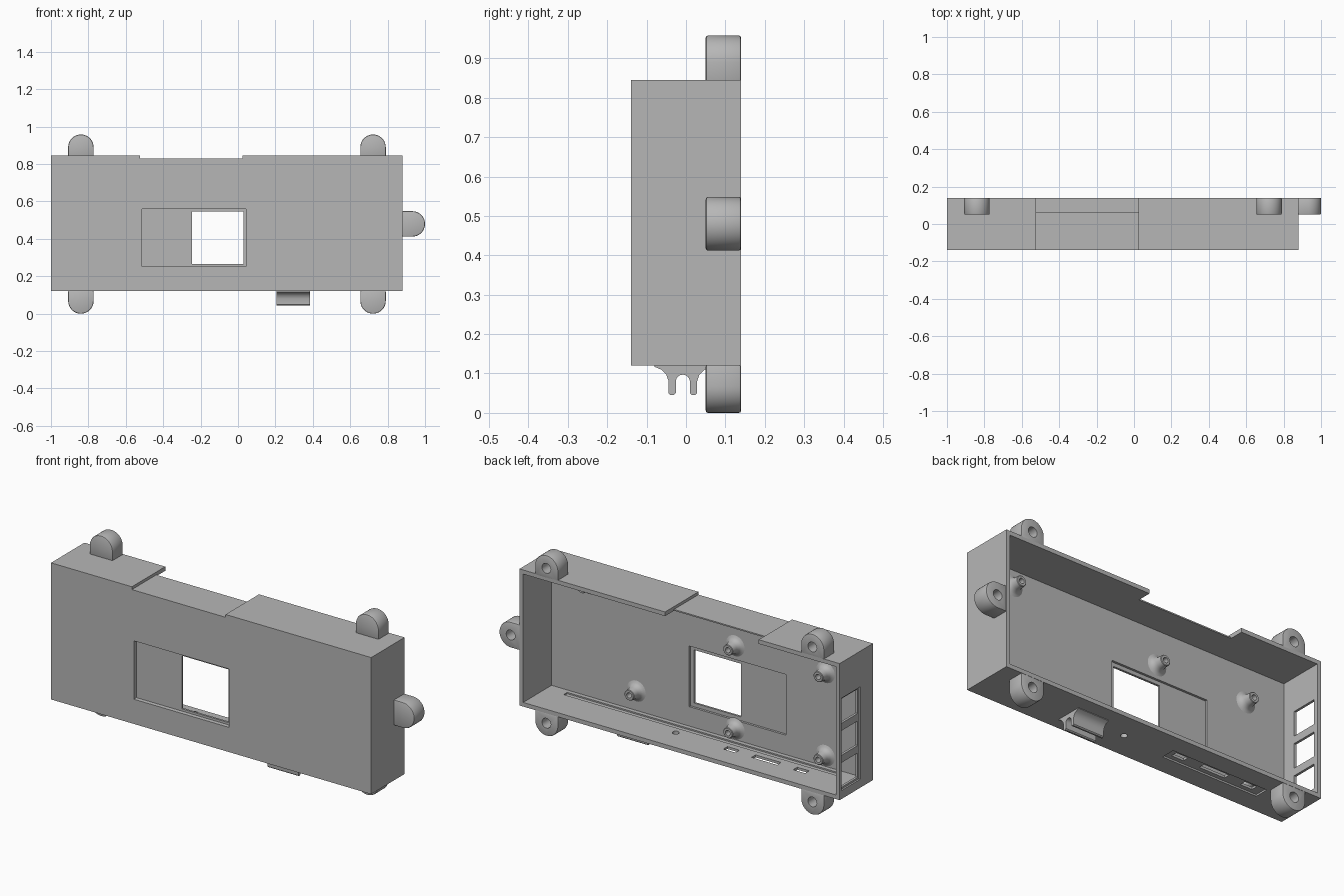
import bpy, bmesh, math
from mathutils import Matrix

if "Cube" in bpy.data.objects:
    bpy.data.objects.remove(bpy.data.objects["Cube"], do_unlink=True)

GREY = (0.47, 0.47, 0.47, 1)
grey = bpy.data.materials.new("grey_plastic")
grey.use_nodes = True
grey.diffuse_color = GREY
grey.node_tree.nodes["Principled BSDF"].inputs["Base Color"].default_value = GREY


def finish(name, bm):
    bmesh.ops.recalc_face_normals(bm, faces=bm.faces)
    mesh = bpy.data.meshes.new(name)
    bm.to_mesh(mesh)
    bm.free()
    mesh.materials.append(grey)
    obj = bpy.data.objects.new(name, mesh)
    bpy.context.collection.objects.link(obj)
    return obj


def box(name, x, y, z):
    bm = bmesh.new()
    bmesh.ops.create_cube(bm, size=1)
    for v in bm.verts:
        for i, (lo, hi) in enumerate((x, y, z)):
            v.co[i] = hi if v.co[i] > 0 else lo
    return finish(name, bm)


def prism(name, points, axis, lo, hi):
    """Extrude a 2D outline along x or y."""
    bm = bmesh.new()
    place = (lambda a, b: (lo, a, b)) if axis == "x" else (lambda a, b: (a, lo, b))
    face = bm.faces.new([bm.verts.new(place(a, b)) for a, b in points])
    out = bmesh.ops.extrude_face_region(bm, geom=[face])
    step = (hi - lo, 0, 0) if axis == "x" else (0, hi - lo, 0)
    bmesh.ops.translate(bm, vec=step, verts=[e for e in out["geom"] if isinstance(e, bmesh.types.BMVert)])
    return finish(name, bm)


def disc(cx, cz, r, n=24):
    return [(cx + r * math.cos(math.tau * i / n), cz + r * math.sin(math.tau * i / n)) for i in range(n)]


def activate(obj):
    bpy.ops.object.select_all(action="DESELECT")
    bpy.context.view_layer.objects.active = obj
    obj.select_set(True)


def cut(obj, cutter):
    cutter.hide_render = True
    mod = obj.modifiers.new("cut", "BOOLEAN")
    mod.operation, mod.solver, mod.object = "DIFFERENCE", "EXACT", cutter
    activate(obj)
    bpy.ops.object.modifier_apply(modifier=mod.name)
    bpy.data.objects.remove(cutter, do_unlink=True)


def smooth(obj):
    activate(obj)
    bpy.ops.object.shade_smooth_by_angle(angle=math.radians(35))


# Main shell, open at the back
LEFT, RIGHT, FRONT, BACK, LOW, TOP = 0.88, -1.0, -0.14, 0.14, 0.12, 0.845
WALL, FLOOR = 0.022, -0.098
shell = box("case_shell", (RIGHT, LEFT), (FRONT, BACK), (LOW, TOP))
cut(shell, box("cavity", (RIGHT + WALL, LEFT - WALL), (FLOOR, 0.3), (LOW + WALL, TOP - WALL)))

# Display pocket on both faces of the front, with its window
pocket = box("front_pocket", (-0.52, 0.05), (-0.2, -0.121), (0.245, 0.567))
for v in pocket.data.vertices:      # slightly tapered sides
    if v.co.y > -0.15:
        v.co.x += 0.008 if v.co.x < -0.2 else -0.008
        v.co.z += 0.008 if v.co.z < 0.4 else -0.008
cut(shell, pocket)
cut(shell, box("inner_pocket", (-0.52, 0.05), (-0.11, -0.05), (0.245, 0.567)))
cut(shell, box("window", (-0.245, 0.03), (-0.2, 0), (0.265, 0.547)))

# Cable relief in the top wall
cut(shell, box("top_relief", (-0.525, 0.025), (-0.2, 0.2), (0.83, 0.9)))
cut(shell, box("top_gap", (-0.525, 0.025), (0.065, 0.2), (0.8, 0.9)))

# Three connector openings in the right end
cut(shell, box("end_relief", (-1.1, -0.991), (-0.035, 0.122), (0.165, 0.655)))
for z in (0.24, 0.41, 0.58):
    cut(shell, box("end_port", (-1.1, -0.9), (-0.025, 0.115), (z - 0.065, z + 0.065)))

# Bottom openings: outer relief, inner groove, three slots and a round hole
cut(shell, box("bottom_relief", (-0.76, -0.2), (-0.035, 0.04), (0, LOW + 0.009)))
cut(shell, box("board_groove", (-0.85, 0.75), (-0.075, -0.045), (LOW + 0.015, 0.2)))
for x, half in ((-0.27, 0.035), (-0.475, 0.075), (-0.68, 0.035)):
    cut(shell, box("bottom_slot", (x - half, x + half), (-0.012, 0.022), (0, 0.2)))
bm = bmesh.new()
bmesh.ops.create_cone(bm, cap_ends=True, segments=20, radius1=0.017, radius2=0.017, depth=0.3,
                      matrix=Matrix.Translation((0.06, 0, LOW)))
cut(shell, finish("button_hole", bm))
smooth(shell)


# Mounting tabs with blind screw holes in the back
def tab(name, cx, cz, dx, dz):
    r, reach = 0.068, 0.055
    angle = math.atan2(dz, dx)
    arc = [angle - math.pi / 2 + math.pi * i / 20 for i in range(21)]
    points = [(cx + r * math.cos(a), cz + r * math.sin(a)) for a in arc]
    for a in (arc[-1], arc[0]):
        points.append((cx + r * math.cos(a) - dx * reach, cz + r * math.sin(a) - dz * reach))
    obj = prism(name, points, "y", 0.05, BACK)
    activate(obj)
    mod = obj.modifiers.new("soft_edges", "BEVEL")
    mod.width, mod.segments, mod.limit_method = 0.006, 2, "ANGLE"
    bpy.ops.object.modifier_apply(modifier=mod.name)
    cut(obj, prism("screw_hole", disc(cx, cz, 0.026), "y", 0.075, 0.2))
    smooth(obj)


for side, x in (("right", -0.84), ("left", 0.722)):
    tab("top_" + side + "_tab", x, 0.89, 0, 1)
    tab("bottom_" + side + "_tab", x, 0.068, 0, -1)
tab("end_tab", 0.932, 0.48, 1, 0)

# Two-pronged clip below the case, mirrored about its centre
MID = -0.008
outer = [(0.072, 0.125), (0.072, 0.117), (0.055, 0.11), (0.042, 0.097), (0.036, 0.08),
         (0.036, 0.05), (0.031, 0.045), (0.023, 0.045), (0.018, 0.05)]
arch = [(0.018 * math.cos(a), 0.079 + 0.018 * math.sin(a))
        for a in (math.pi * i / 12 for i in range(7))]
half = outer + arch
profile = [(MID + y, z) for y, z in half] + [(MID - y, z) for y, z in reversed(half[:-1])]
smooth(prism("cable_clip", profile, "x", 0.205, 0.385))


# Flared screw posts inside the case
def post(name, x, z):
    rings = [(0.058, 0), (0.045, 0.005), (0.036, 0.014), (0.03, 0.03), (0.028, 0.06),
             (0.025, 0.063), (0.014, 0.063), (0.014, 0.02), (0.001, 0.02)]
    bm = bmesh.new()
    verts = [bm.verts.new((x + r, FLOOR - 0.001 + h, z)) for r, h in rings]
    edges = [bm.edges.new(pair) for pair in zip(verts, verts[1:])]
    bmesh.ops.spin(bm, geom=verts + edges, cent=(x, 0, z), axis=(0, 1, 0),
                   angle=math.tau, steps=24, use_merge=True)
    bmesh.ops.remove_doubles(bm, verts=bm.verts, dist=0.00005)
    smooth(finish(name, bm))


spots = [(-0.22, 0.64), (-0.75, 0.64), (-0.22, 0.2), (-0.75, 0.2), (0.36, 0.245), (0.64, 0.74)]
for i, (x, z) in enumerate(spots):
    post("screw_post_" + str(i + 1), x, z)
